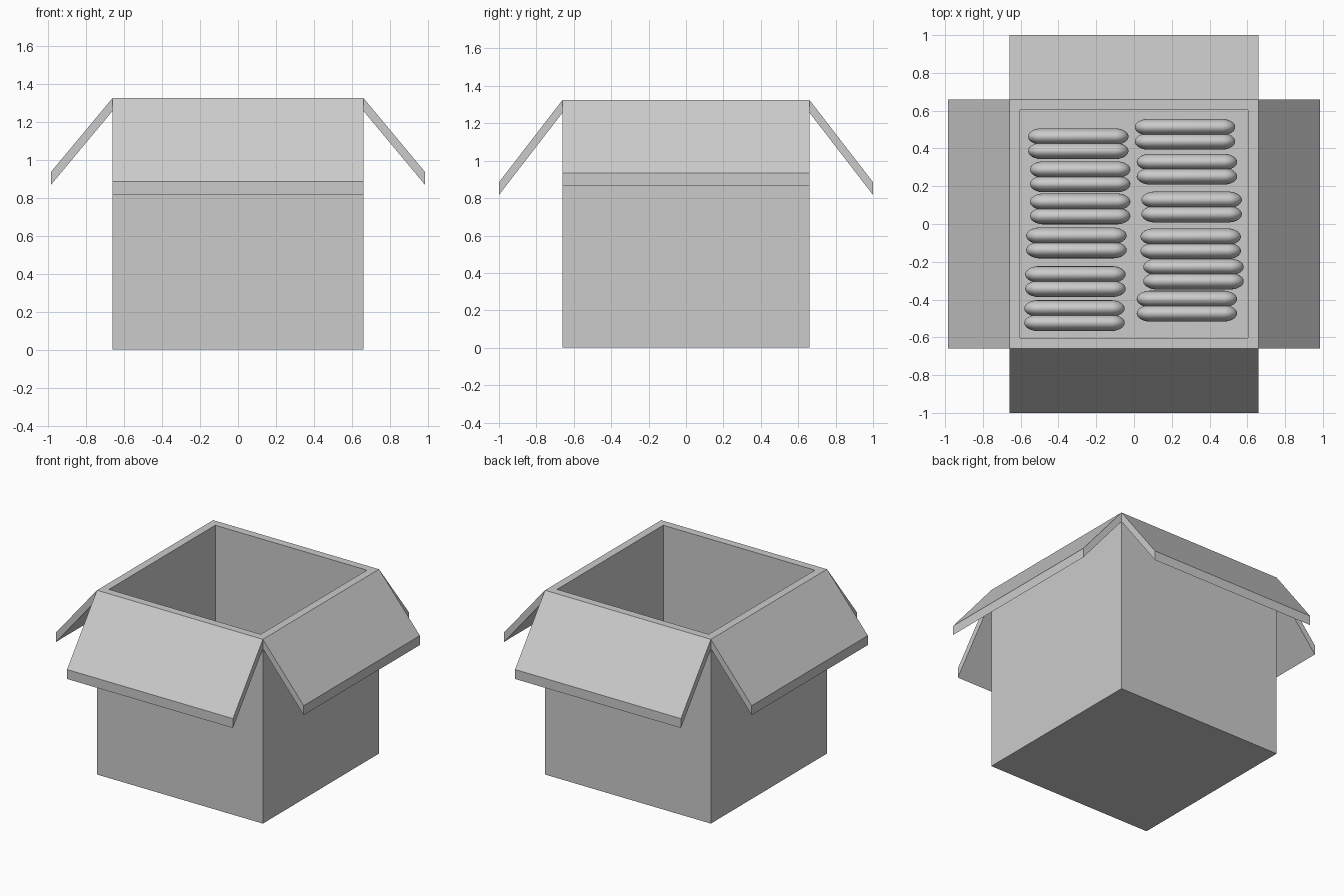
import bpy, bmesh, math
from mathutils import Matrix, Vector

if "Cube" in bpy.data.objects:
    bpy.data.objects.remove(bpy.data.objects["Cube"])

OUT, INN, H, FLOOR = 0.66, 0.58, 1.325, 0.08


def finish(name, bm, smooth=False):
    bmesh.ops.recalc_face_normals(bm, faces=bm.faces)
    mesh = bpy.data.meshes.new(name)
    bm.to_mesh(mesh)
    bm.free()
    for p in mesh.polygons:
        p.use_smooth = smooth
    ob = bpy.data.objects.new(name, mesh)
    bpy.context.collection.objects.link(ob)
    return ob


# Open carton: a block whose top face is inset and pushed down to the floor
bm = bmesh.new()
bmesh.ops.create_cube(bm, size=1)
bmesh.ops.scale(bm, vec=(2 * OUT, 2 * OUT, H), verts=bm.verts)
bmesh.ops.translate(bm, vec=(0, 0, H / 2), verts=bm.verts)
top = max(bm.faces, key=lambda f: f.calc_center_median().z)
bmesh.ops.inset_region(bm, faces=[top], thickness=OUT - INN)
top = bmesh.ops.extrude_discrete_faces(bm, faces=[top])["faces"][0]
bmesh.ops.translate(bm, vec=(0, 0, FLOOR - H), verts=top.verts)
finish("carton", bm)


# Flaps: slanted profile swept along the rim, turned to each side
def flap(name, angle, reach, tip):
    bm = bmesh.new()
    profile = [(OUT, H), (reach, tip), (reach, tip - 0.068), (OUT, H - 0.068)]
    face = bm.faces.new([bm.verts.new((x, -OUT, z)) for x, z in profile])
    ext = bmesh.ops.extrude_face_region(bm, geom=[face])["geom"]
    bmesh.ops.translate(bm, vec=(0, 2 * OUT, 0),
                        verts=[v for v in ext if isinstance(v, bmesh.types.BMVert)])
    bmesh.ops.rotate(bm, matrix=Matrix.Rotation(math.radians(angle), 3, 'Z'),
                     cent=Vector(), verts=bm.verts)
    finish(name, bm)


for name, angle, reach, tip in (("right_flap", 0, 0.985, 0.935),
                                ("back_flap", 90, 1.0, 0.885),
                                ("left_flap", 180, 0.985, 0.935),
                                ("front_flap", 270, 1.0, 0.885)):
    flap(name, angle, reach, tip)


# Contents: twin-lobed rolls lying on the carton floor in two columns
def roll(name, cx, cy):
    bm = bmesh.new()
    half, cap, ry, rz = 0.266, 0.075, 0.044, 0.075
    for side in (-1, 1):
        new = bmesh.ops.create_uvsphere(bm, u_segments=24, v_segments=13, radius=1)["verts"]
        for v in new:
            a, b, c = v.co
            v.co = (c * cap + math.copysign(half - cap, c), a * ry + side * 0.038, b * rz)
    ob = finish(name, bm, True)
    ob.location = (cx, cy, FLOOR + rz)


left = [(-0.295, 0.425), (-0.285, 0.25), (-0.285, 0.08),
        (-0.305, -0.10), (-0.31, -0.305), (-0.315, -0.485)]
right = [(0.27, 0.475), (0.28, 0.29), (0.305, 0.09),
         (0.30, -0.105), (0.315, -0.265), (0.28, -0.435)]
for i, (x, y) in enumerate(left + right):
    roll(f"roll_{i + 1}", x, y)
